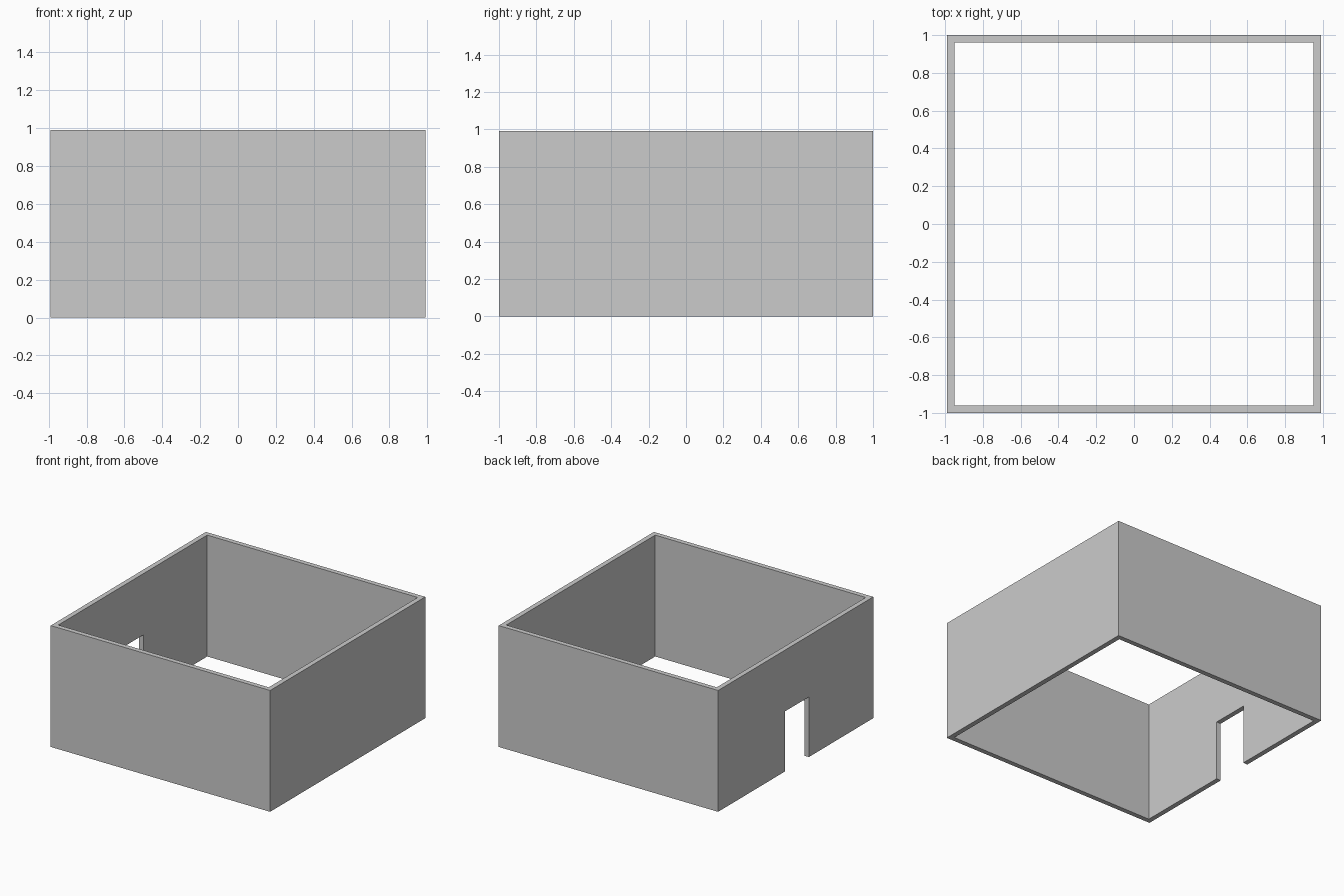
import bpy

if "Cube" in bpy.data.objects:
    bpy.data.objects.remove(bpy.data.objects["Cube"])

X, Y, H, T = 0.99, 1.0, 0.99, 0.04   # half width, half depth, height, wall thickness


def box(name, x0, x1, y0, y1, z0, z1):
    bpy.ops.mesh.primitive_cube_add(
        size=1, location=((x0 + x1) / 2, (y0 + y1) / 2, (z0 + z1) / 2))
    ob = bpy.context.object
    ob.name = name
    ob.scale = (x1 - x0, y1 - y0, z1 - z0)
    bpy.ops.object.transform_apply(location=True, rotation=False, scale=True)
    return ob


def cut(target, cutter):
    cutter.hide_render = True
    mod = target.modifiers.new("cut", 'BOOLEAN')
    mod.operation = 'DIFFERENCE'
    mod.solver = 'EXACT'
    mod.object = cutter
    bpy.context.view_layer.objects.active = target
    bpy.ops.object.modifier_apply(modifier=mod.name)
    bpy.data.objects.remove(cutter)


# Outer block of the room
walls = box("room_walls", -X, X, -Y, Y, 0, H)

# Hollow it out, open at top and bottom
cut(walls, box("room_cutter", -X + T, X - T, -Y + T, Y - T, -0.5, H + 0.5))

# Doorway in the left wall
cut(walls, box("door_cutter", -X - 0.2, -X + 0.2, -0.17, 0.14, -0.2, 0.49))
